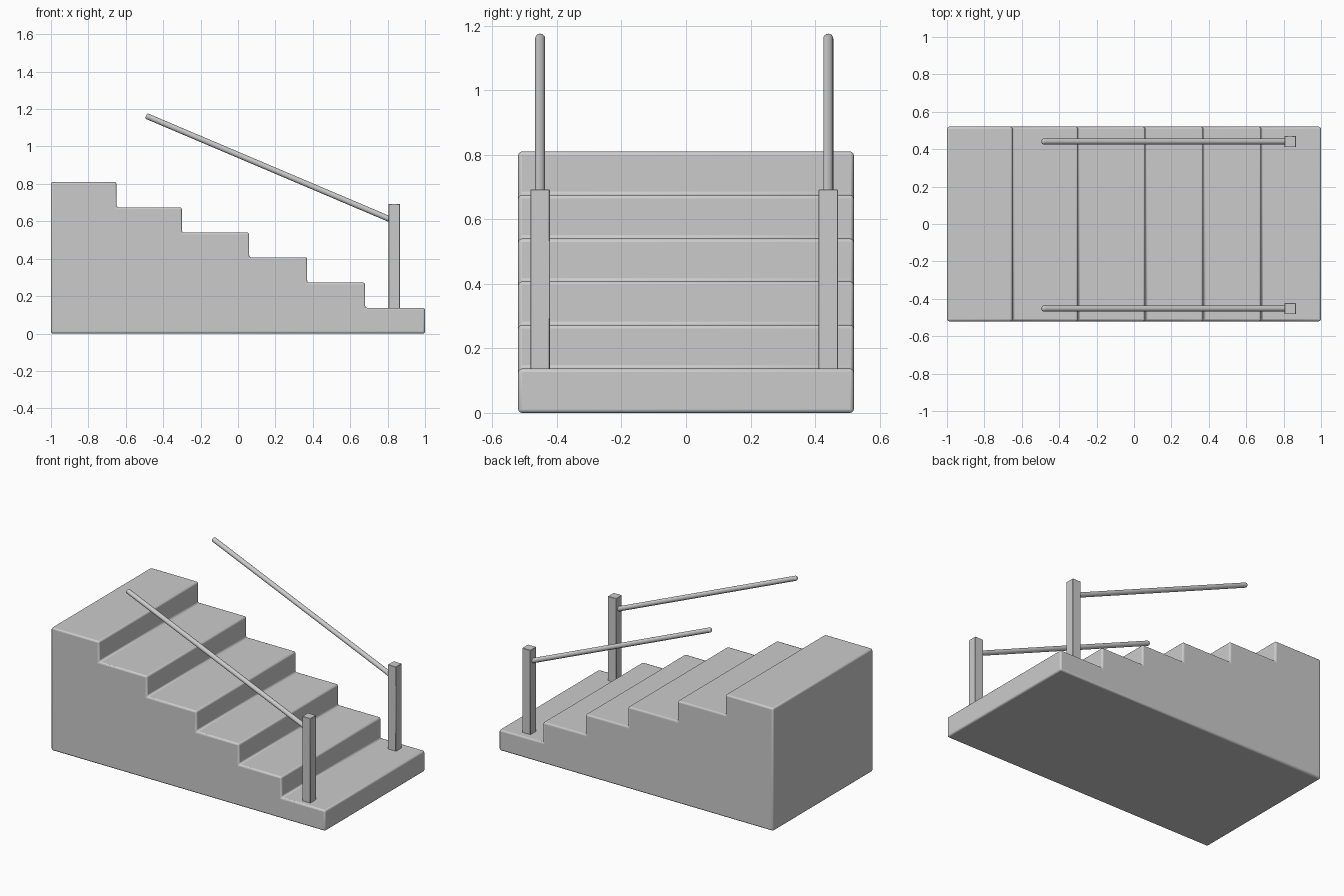
import bpy, bmesh, math
from mathutils import Vector

if "Cube" in bpy.data.objects:
    bpy.data.objects.remove(bpy.data.objects["Cube"])


def finish(name, bm, bevel, segments):
    bmesh.ops.recalc_face_normals(bm, faces=bm.faces)
    me = bpy.data.meshes.new(name)
    bm.to_mesh(me)
    bm.free()
    ob = bpy.data.objects.new(name, me)
    bpy.context.collection.objects.link(ob)
    mod = ob.modifiers.new("soft_edges", 'BEVEL')
    mod.width = bevel
    mod.segments = segments
    mod.limit_method = 'ANGLE'
    mod.angle_limit = math.radians(40)
    bpy.ops.object.select_all(action='DESELECT')
    ob.select_set(True)
    bpy.context.view_layer.objects.active = ob
    bpy.ops.object.shade_smooth_by_angle(angle=math.radians(35))
    return ob


# Solid staircase: stepped side profile extruded across the width
edges = [-1.0, -0.65, -0.30, 0.06, 0.37, 0.68, 1.0]
heights = [0.81, 0.675, 0.54, 0.407, 0.272, 0.137]
profile = [(-1.0, 0.0)]
for i, h in enumerate(heights):
    profile += [(edges[i], h), (edges[i + 1], h)]
profile.append((1.0, 0.0))
bm = bmesh.new()
face = bm.faces.new([bm.verts.new((x, -0.52, z)) for x, z in profile])
ext = bmesh.ops.extrude_face_region(bm, geom=[face])
bmesh.ops.translate(bm, vec=(0, 1.04, 0),
                    verts=[g for g in ext["geom"] if isinstance(g, bmesh.types.BMVert)])
finish("staircase", bm, 0.011, 3)


# Square post standing on the bottom step
def post(name, y):
    bm = bmesh.new()
    bmesh.ops.create_cube(bm, size=1)
    for v in bm.verts:
        v.co = Vector((0.835 + v.co.x * 0.06, y + v.co.y * 0.06, 0.4125 + v.co.z * 0.561))
    finish(name, bm, 0.002, 1)


# Round handrail sloping up from the post, with softened ends
def handrail(name, y):
    a, b = Vector((-0.492, y, 1.164)), Vector((0.812, y, 0.611))
    bm = bmesh.new()
    bmesh.ops.create_cone(bm, cap_ends=True, segments=24, radius1=0.0155,
                          radius2=0.0155, depth=(b - a).length)
    ob = finish(name, bm, 0.009, 3)
    ob.location = (a + b) / 2
    ob.rotation_mode = 'QUATERNION'
    ob.rotation_quaternion = (b - a).to_track_quat('Z', 'Y')


for side, y in (("front", -0.452), ("back", 0.441)):
    post(side + "_post", y)
    handrail(side + "_handrail", y)
